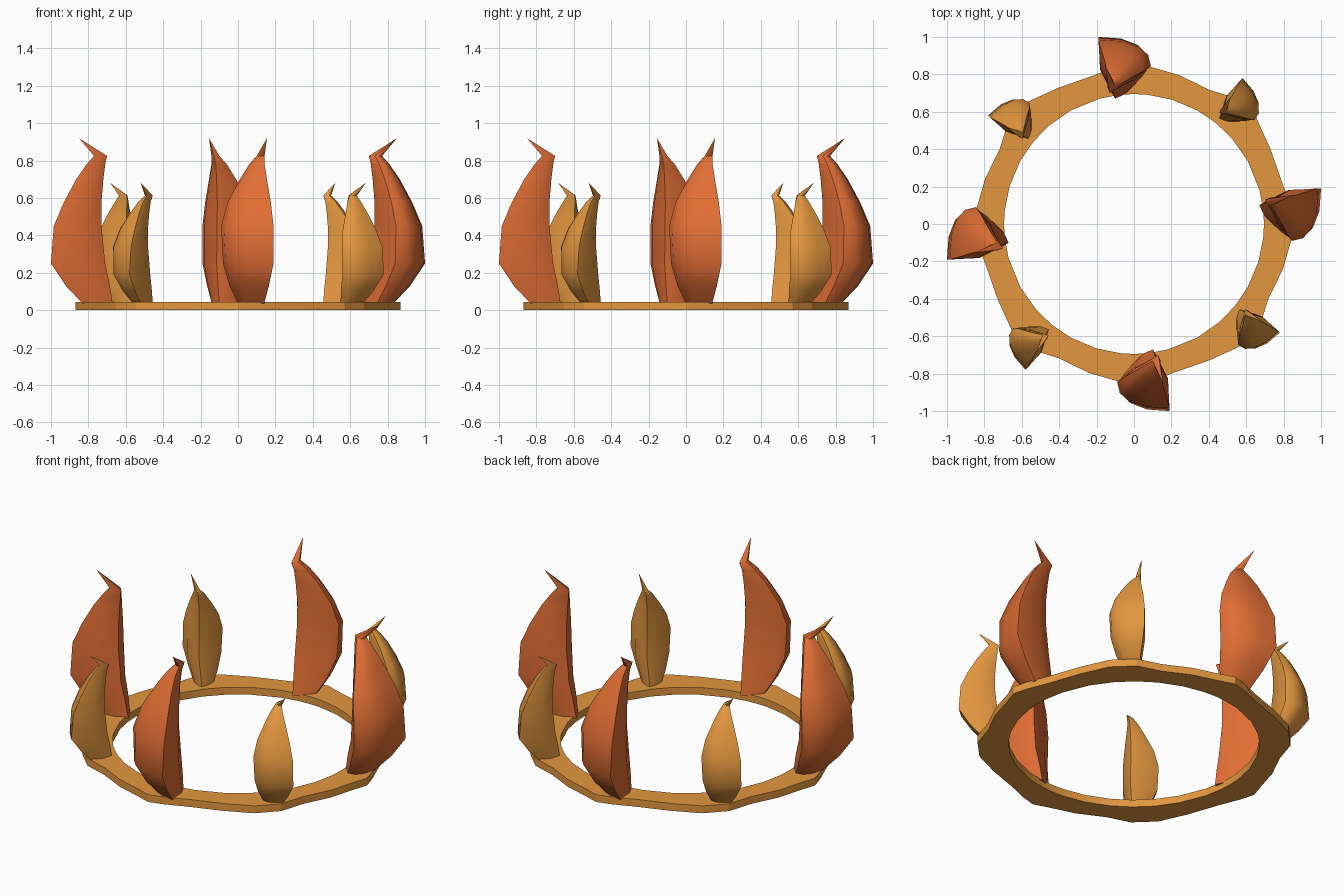
import bpy
import bmesh
from math import radians, sin, cos
from mathutils import Vector, Matrix

cube = bpy.data.objects.get("Cube")
if cube:
    bpy.data.objects.remove(cube, do_unlink=True)


def material(name, colour):
    mat = bpy.data.materials.new(name)
    mat.use_nodes = True
    mat.diffuse_color = colour
    mat.node_tree.nodes["Principled BSDF"].inputs["Base Color"].default_value = colour
    return mat


gold = material("gold", (0.77, 0.31, 0.05, 1))
orange = material("flame orange", (0.75, 0.155, 0.035, 1))


def finish(bm, name, mat, angle):
    bmesh.ops.recalc_face_normals(bm, faces=bm.faces)
    mesh = bpy.data.meshes.new(name)
    bm.to_mesh(mesh)
    bm.free()
    mesh.materials.append(mat)
    obj = bpy.data.objects.new(name, mesh)
    bpy.context.collection.objects.link(obj)
    bpy.ops.object.select_all(action="DESELECT")
    obj.select_set(True)
    bpy.context.view_layer.objects.active = obj
    bpy.ops.object.shade_smooth_by_angle(angle=radians(angle))
    return obj


# Band: round inside, outer edge widening under every flame
QUARTER = [(0, 0.87), (6, 0.85), (15, 0.823), (29, 0.833), (41, 0.866),
           (51, 0.866), (61, 0.822), (73, 0.832), (84, 0.845)]
INNER, THICK = 0.695, 0.045

bm = bmesh.new()
sections = []
for turn in range(4):
    for deg, outer in QUARTER:
        a = radians(deg + 90 * turn)
        sections.append([bm.verts.new((r * cos(a), r * sin(a), z))
                         for r, z in ((INNER, 0), (outer, 0), (outer, THICK), (INNER, THICK))])
for i, sec in enumerate(sections):
    prev = sections[i - 1]
    for j in range(4):
        k = (j + 1) % 4
        bm.faces.new((prev[j], prev[k], sec[k], sec[j]))
finish(bm, "crown_band", gold, 20)

# Flame: a lopsided section, sharp at its outer corner, lofted up to a hooked tip
SECTION = [(1, 1), (0.97, 0.4), (0.72, 0), (0.33, 0.16),
           (0, 0.45), (0.05, 0.68), (0.22, 0.85), (0.55, 0.97)]
# height, side min, side max, inner radius, outer radius
LEVELS = [(0.035, 0, 0.14, 0.67, 0.83), (0.13, -0.045, 0.165, 0.685, 0.92),
          (0.25, -0.08, 0.19, 0.71, 1.0), (0.45, -0.09, 0.19, 0.73, 0.985),
          (0.58, -0.055, 0.175, 0.73, 0.93), (0.7, 0.01, 0.155, 0.72, 0.865),
          (0.78, 0.06, 0.142, 0.71, 0.81), (0.825, 0.1, 0.142, 0.7, 0.77)]
TIP = (0.155, -0.85, 0.92)
FOOT = Vector((0.07, -0.76, 0.04))


def flame(name, mat, scale, foot, degrees):
    bm = bmesh.new()
    rings = []
    for z, s0, s1, r0, r1 in LEVELS:
        rings.append([bm.verts.new((s0 + u * (s1 - s0), -(r0 + v * (r1 - r0)), z))
                      for u, v in SECTION])
    n = len(SECTION)
    for low, high in zip(rings, rings[1:]):
        for j in range(n):
            k = (j + 1) % n
            bm.faces.new((low[j], low[k], high[k], high[j]))
    tip = bm.verts.new(TIP)
    for j in range(n):
        bm.faces.new((rings[-1][j], rings[-1][(j + 1) % n], tip))
    bm.faces.new(rings[0])
    place = (Matrix.Rotation(radians(degrees), 4, "Z") @ Matrix.Translation(foot)
             @ Matrix.Scale(scale, 4) @ Matrix.Translation(-FOOT))
    bm.transform(place)
    finish(bm, name, mat, 40)


# Small flames sit between the large ones, on the same circle of feet
small_foot = Matrix.Rotation(radians(-45), 3, "Z") @ Vector((0.594, -0.518, 0.04))
for i, side in enumerate(("front", "left", "back", "right")):
    flame("large_flame_" + side, orange, 1, FOOT, 90 * i)
for i, side in enumerate(("front_left", "back_left", "back_right", "front_right")):
    flame("small_flame_" + side, gold, 0.73, small_foot, 45 + 90 * i)
